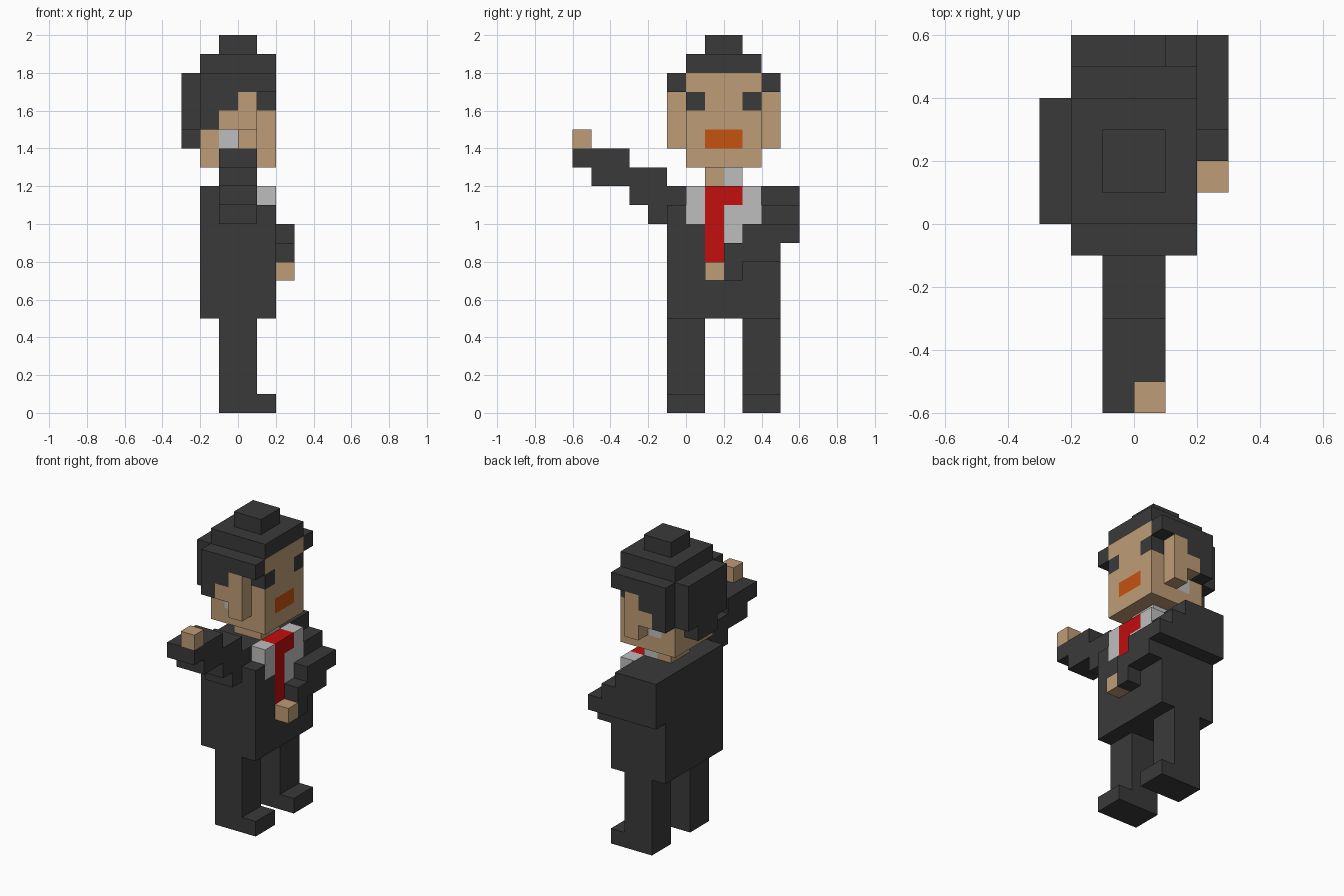
import bpy
import bmesh
from mathutils import Vector

cube = bpy.data.objects.get("Cube")
if cube:
    bpy.data.objects.remove(cube, do_unlink=True)

U = 0.1  # edge length of one block


def make_material(name, rgb):
    lin = [((c / 255 + 0.055) / 1.055) ** 2.4 for c in rgb]
    mat = bpy.data.materials.new(name)
    mat.use_nodes = True
    mat.diffuse_color = (*lin, 1)
    bsdf = mat.node_tree.nodes["Principled BSDF"]
    bsdf.inputs["Base Color"].default_value = (*lin, 1)
    bsdf.inputs["Roughness"].default_value = 0.9
    return mat


DARK = make_material("charcoal", (58, 58, 58))
SKIN = make_material("skin", (190, 156, 118))
WHITE = make_material("shirt_white", (190, 190, 190))
RED = make_material("tie_red", (194, 14, 14))
ORANGE = make_material("mouth_orange", (197, 82, 16))

cells = {}   # block position -> part name
parts = {}   # part name -> material


def part(name, mat, *boxes):
    """Fill boxes (x0, x1, y0, y1, z0, z1) in block units; later parts replace earlier ones."""
    parts[name] = mat
    for x0, x1, y0, y1, z0, z1 in boxes:
        for x in range(x0, x1):
            for y in range(y0, y1):
                for z in range(z0, z1):
                    cells[x, y, z] = name


def mirror(box):
    """Mirror a box across the body's middle plane, y = 2 blocks."""
    x0, x1, y0, y1, z0, z1 = box
    return (x0, x1, 4 - y1, 4 - y0, z0, z1)


def pair(name, mat, *boxes):
    part("right_" + name, mat, *boxes)
    part("left_" + name, mat, *[mirror(b) for b in boxes])


# legs with feet pointing to +x
pair("leg", DARK, (-1, 1, -1, 1, 0, 5), (1, 2, -1, 1, 0, 1))

# jacket, notched at the front of the shoulders
part("jacket", DARK, (-2, 2, -1, 5, 5, 11), (-2, 1, -1, 5, 11, 12))

# shirt and tie
part("shirt", WHITE, (1, 2, 0, 1, 10, 12), (1, 2, 3, 4, 10, 12), (1, 2, 2, 3, 9, 11))
part("tie", RED, (1, 2, 1, 2, 8, 12), (1, 2, 2, 3, 11, 12))

# raised right arm
part("right_arm", DARK,
     (-1, 1, -2, -1, 10, 13), (-1, 1, -3, -2, 11, 13),
     (-1, 1, -5, -3, 12, 14), (-1, 1, -6, -5, 13, 14))
part("right_hand", SKIN, (0, 1, -6, -5, 14, 15))

# left arm folded across the chest
part("left_arm", DARK,
     (-2, 1, 5, 6, 9, 12), (1, 2, 5, 6, 9, 11), (2, 3, 5, 6, 9, 10),
     (2, 3, 3, 5, 8, 10), (2, 3, 2, 3, 7, 9))
part("left_hand", SKIN, (2, 3, 1, 2, 7, 8))

# neck and collar
part("neck", SKIN, (-1, 1, 1, 3, 12, 13))
part("collar", WHITE, (0, 1, 2, 3, 12, 13))

# head and face
part("head", SKIN, (-2, 2, 0, 4, 13, 18))
pair("eye", DARK, (1, 2, 0, 1, 16, 17))
part("mouth", ORANGE, (1, 2, 1, 3, 14, 15))
pair("earpiece", WHITE, (-1, 0, 0, 1, 14, 15))
pair("ear", SKIN, (0, 1, -1, 0, 14, 17), (-1, 0, -1, 0, 15, 16))

# hair: sides, back, crown and bun
pair("side_hair", DARK, (-2, 2, -1, 0, 17, 18), (-2, 0, -1, 0, 16, 17),
     (-2, -1, -1, 0, 15, 16))
part("back_hair", DARK, (-3, -2, 0, 4, 15, 18), (-3, -2, 1, 3, 14, 15))
part("crown_hair", DARK, (-2, 2, 0, 4, 18, 19))
part("hair_bun", DARK, (-1, 1, 1, 3, 19, 20))


def build(name, mat):
    """Skin one part's blocks with outward quads."""
    bm = bmesh.new()
    verts = {}

    def vert(p):
        key = tuple(round(c) for c in p)
        if key not in verts:
            verts[key] = bm.verts.new(Vector(key) * U)
        return verts[key]

    for cell, owner in cells.items():
        if owner != name:
            continue
        for axis in range(3):
            for side in (0, 1):
                step = Vector((0, 0, 0))
                step[axis] = 1 if side else -1
                near = tuple(int(a + b) for a, b in zip(cell, step))
                if cells.get(near) == name:
                    continue
                u, v = Vector((0, 0, 0)), Vector((0, 0, 0))
                u[(axis + 1) % 3] = 1
                v[(axis + 2) % 3] = 1
                base = Vector(cell)
                base[axis] += side
                quad = [base, base + u, base + u + v, base + v]
                if not side:
                    quad.reverse()
                bm.faces.new([vert(p) for p in quad])
    mesh = bpy.data.meshes.new(name)
    bm.to_mesh(mesh)
    bm.free()
    mesh.materials.append(mat)
    bpy.context.collection.objects.link(bpy.data.objects.new(name, mesh))


for part_name, part_mat in parts.items():
    build(part_name, part_mat)
